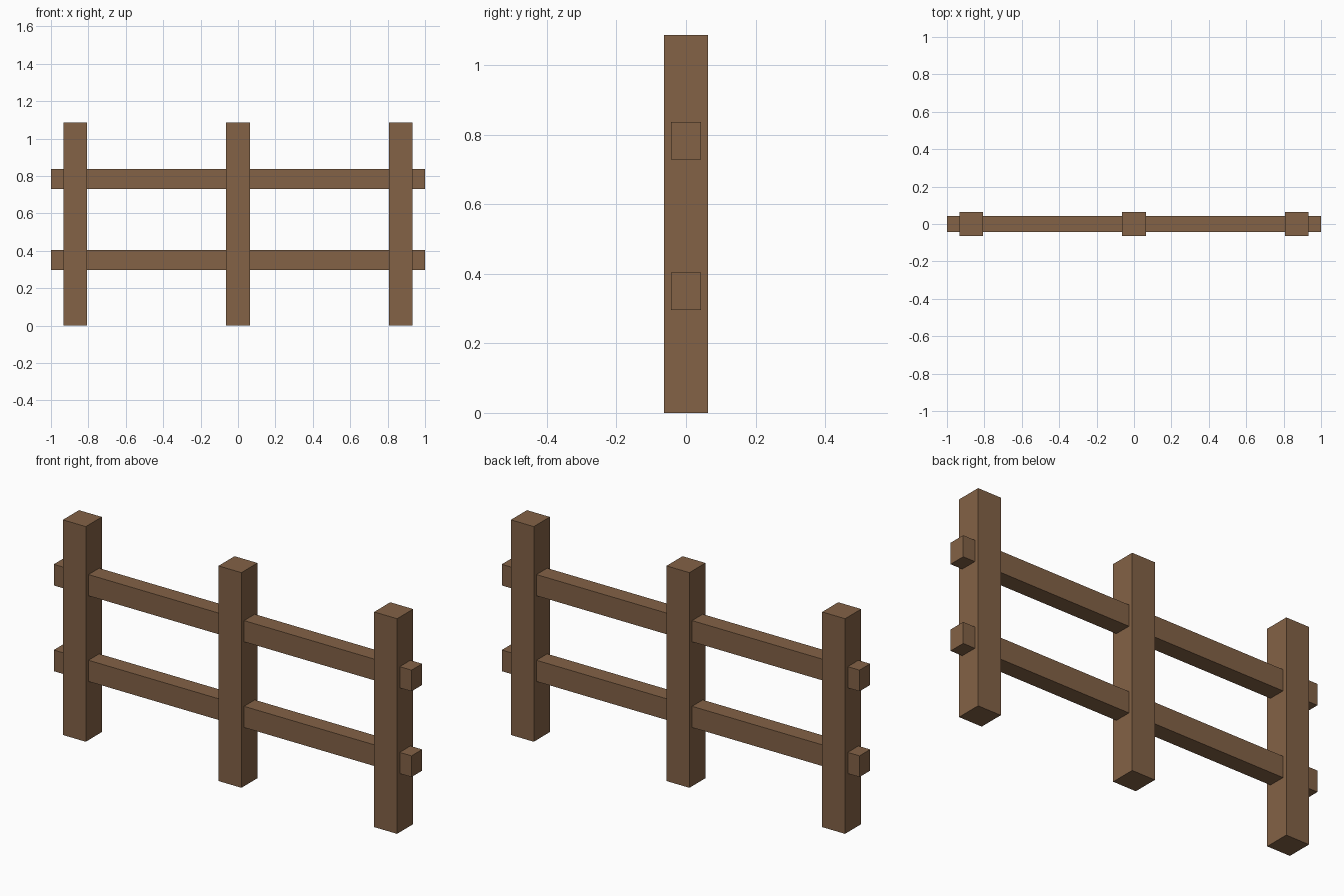
import bpy
import bmesh
from mathutils import Matrix, Vector

cube = bpy.data.objects.get("Cube")
if cube:
    bpy.data.objects.remove(cube, do_unlink=True)

# Single wood colour
wood = bpy.data.materials.new("brown_wood")
wood.use_nodes = True
colour = (0.227, 0.122, 0.061, 1.0)
wood.diffuse_color = colour
wood.node_tree.nodes["Principled BSDF"].inputs["Base Color"].default_value = colour


def beam(name, centre, size):
    """Flat-faced square timber."""
    mesh = bpy.data.meshes.new(name)
    bm = bmesh.new()
    bmesh.ops.create_cube(bm, size=1.0, matrix=Matrix.Diagonal((*size, 1.0)))
    bm.to_mesh(mesh)
    bm.free()
    mesh.materials.append(wood)
    obj = bpy.data.objects.new(name, mesh)
    obj.location = Vector(centre)
    bpy.context.collection.objects.link(obj)
    return obj


# Upright posts
POST_WIDTH, POST_HEIGHT = 0.128, 1.087
for name, x in (("right_post", -0.87), ("middle_post", 0.0), ("left_post", 0.87)):
    beam(name, (x, 0, POST_HEIGHT / 2), (POST_WIDTH, POST_WIDTH, POST_HEIGHT))

# Horizontal rails running through the posts
for name, z in (("lower_rail", 0.35), ("upper_rail", 0.783)):
    beam(name, (0, 0, z), (2.0, 0.085, 0.107))
